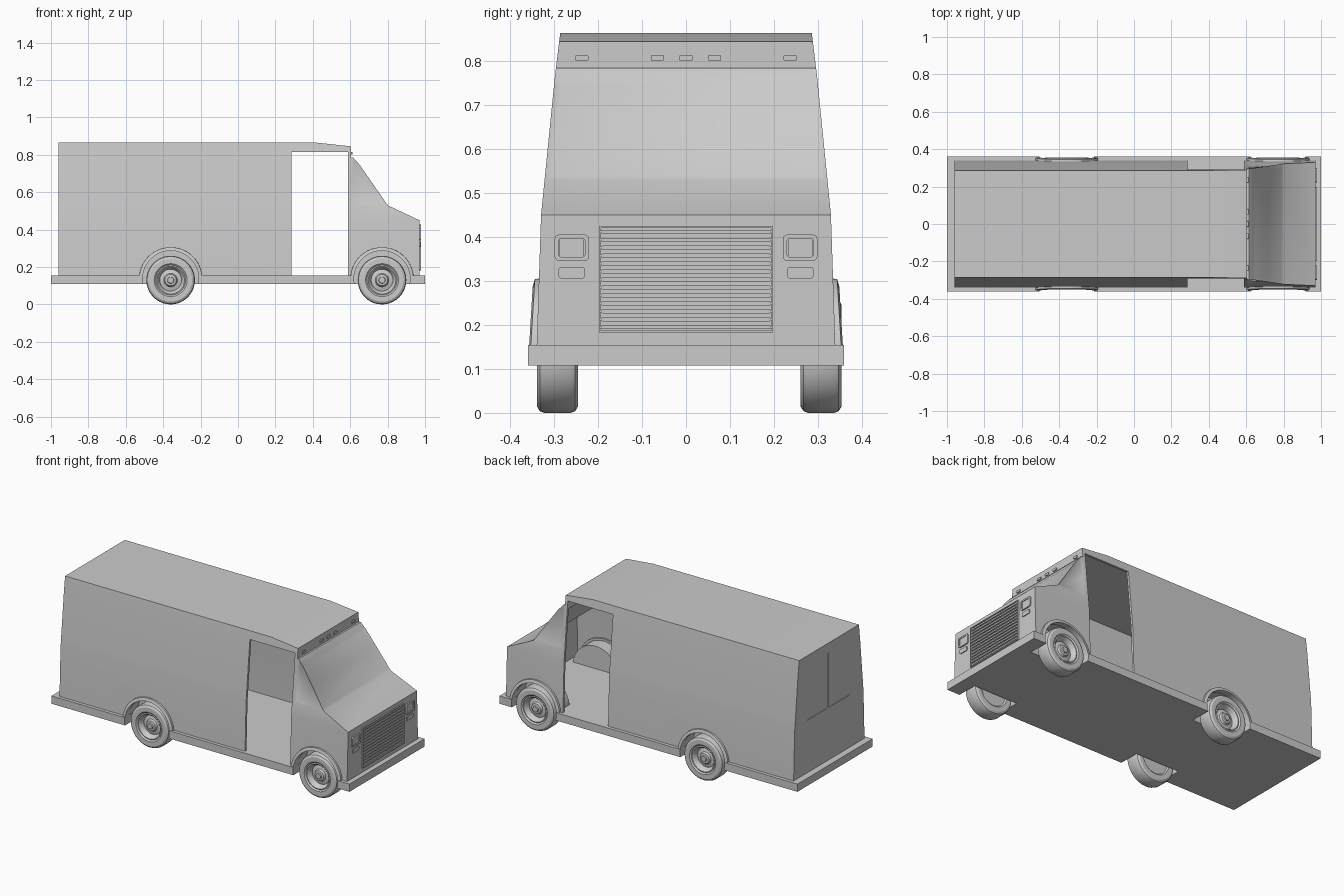
import bpy, bmesh, math
from mathutils import Vector

cube = bpy.data.objects.get("Cube")
if cube:
    bpy.data.objects.remove(cube)

grey = bpy.data.materials.new("plain_grey")
grey.use_nodes = True
GREY = (0.6, 0.6, 0.6, 1)
grey.diffuse_color = GREY
grey.node_tree.nodes["Principled BSDF"].inputs["Base Color"].default_value = GREY

WHEEL_X = (-0.36, 0.77)
ARCH_Z, ARCH_R = 0.14, 0.15


def finish(bm, name, smooth=True):
    bmesh.ops.recalc_face_normals(bm, faces=bm.faces)
    mesh = bpy.data.meshes.new(name)
    bm.to_mesh(mesh)
    bm.free()
    mesh.materials.append(grey)
    ob = bpy.data.objects.new(name, mesh)
    bpy.context.collection.objects.link(ob)
    if smooth:
        shade(ob)
    return ob


def activate(ob):
    bpy.ops.object.select_all(action='DESELECT')
    ob.select_set(True)
    bpy.context.view_layer.objects.active = ob


def shade(ob):
    activate(ob)
    bpy.ops.object.shade_smooth_by_angle(angle=math.radians(30))


def box(name, lo, hi, bevel=0):
    lo, hi = Vector(lo), Vector(hi)
    bm = bmesh.new()
    bmesh.ops.create_cube(bm, size=1)
    for v in bm.verts:
        v.co = (lo + hi) / 2 + v.co * (hi - lo)
    if bevel:  # round the corners seen along x
        edges = [e for e in bm.edges
                 if abs(e.verts[0].co.x - e.verts[1].co.x) > 1e-5]
        bmesh.ops.bevel(bm, geom=edges, offset=bevel, segments=3,
                        affect='EDGES', profile=0.5)
    return finish(bm, name, False)


def revolve(name, profile, centre, start=0, end=360, segs=40, closed=False):
    """Turn (radius, y) points about an axis along y."""
    bm = bmesh.new()
    full = end - start == 360
    rows = []
    for i in range(segs if full else segs + 1):
        a = math.radians(start + (end - start) * i / segs)
        rows.append([bm.verts.new((centre[0] + r * math.cos(a), y,
                                   centre[1] + r * math.sin(a)))
                     for r, y in profile])
    n = len(profile)
    for i in range(segs):
        a, b = rows[i], rows[(i + 1) % len(rows)]
        for j in range(n if closed else n - 1):
            k = (j + 1) % n
            bm.faces.new((a[j], a[k], b[k], b[j]))
    if closed and not full:
        bm.faces.new(rows[0])
        bm.faces.new(rows[-1])
    bmesh.ops.remove_doubles(bm, verts=bm.verts, dist=1e-5)
    return finish(bm, name)


def cut(ob, cutter):
    activate(ob)
    mod = ob.modifiers.new("cut", 'BOOLEAN')
    mod.operation, mod.solver, mod.object = 'DIFFERENCE', 'EXACT', cutter
    bpy.ops.object.modifier_apply(modifier=mod.name)
    bpy.data.objects.remove(cutter)


def half_width(z):
    """Barrel-shaped side wall."""
    rows = [(0, 0.345), (0.45, 0.33), (0.53, 0.322),
            (0.65, 0.31), (0.77, 0.298), (0.9, 0.282)]
    for (z0, w0), (z1, w1) in zip(rows, rows[1:]):
        if z <= z1:
            return w0 + (w1 - w0) * (z - z0) / (z1 - z0)


def hull(name, profile, inset=0):
    """Side outline widened to the barrel cross-section."""
    bm = bmesh.new()
    near, far = ([bm.verts.new((x, y, z)) for x, z in profile] for y in (-1, 1))
    bm.faces.new(near)
    bm.faces.new(far[::-1])
    for i, v in enumerate(near):
        bm.faces.new((near[i - 1], v, far[i], far[i - 1]))
    bmesh.ops.recalc_face_normals(bm, faces=bm.faces)
    planes = [((0, 0, z), (0, 0, 1)) for z in (0.45, 0.53, 0.65, 0.77)]
    planes.append(((0.61, 0, 0), (1, 0, 0)))
    for co, no in planes:
        bmesh.ops.bisect_plane(bm, geom=bm.verts[:] + bm.edges[:] + bm.faces[:],
                               plane_co=co, plane_no=no, dist=1e-5)
    for v in bm.verts:
        v.co.y *= half_width(v.co.z) - inset
    return finish(bm, name, False)


# body shell, hollow with open side doorways
body = hull("body_shell", [
    (-0.96, 0.153), (0.97, 0.153), (0.97, 0.45), (0.8, 0.53), (0.7, 0.675),
    (0.65, 0.747), (0.616, 0.785), (0.605, 0.785), (0.605, 0.845),
    (0.42, 0.865), (-0.96, 0.865)])
cut(body, hull("cavity", [
    (-0.944, 0.1), (0.954, 0.1), (0.954, 0.44), (0.79, 0.517), (0.688, 0.66),
    (0.64, 0.73), (0.59, 0.765), (0.59, 0.832), (0.42, 0.85), (-0.944, 0.85)], 0.014))
cut(body, box("doorway", (0.285, -1, 0.09), (0.588, 1, 0.815)))

# floor and bumper slab
floor = box("floor_slab", (-1, -0.36, 0.108), (1, 0.36, 0.155))

# wheels, wells and arches
for end, x in zip(("rear", "front"), WHEEL_X):
    for side, s in (("left", 1), ("right", -1)):
        label = f"{end}_{side}"
        for ob in (body, floor):
            cut(ob, revolve("arch_cutter", [(0, s * 0.235), (ARCH_R, s * 0.235),
                                            (ARCH_R, s * 0.5), (0, s * 0.5)],
                            (x, ARCH_Z)))
        revolve(label + "_wheel_well",
                [(0, s * 0.233), (ARCH_R + 0.002, s * 0.233), (ARCH_R + 0.002, s * 0.335)],
                (x, ARCH_Z), 0, 180, 24)
        flare = revolve(label + "_arch_flare",
                        [(ARCH_R, s * 0.32), (0.17, s * 0.32), (0.168, s * 0.353),
                         (ARCH_R, s * 0.357)],
                        (x, ARCH_Z - 0.003), 2, 178, 28, True)
        for v in flare.data.vertices:  # lean the flare with the wall
            v.co.y -= s * 0.06 * (v.co.z - 0.155)
        y = 0.0075 + s * 0.3           # wheel centre
        profile = [(0, -0.04), (0.08, -0.04), (0.088, -0.047), (0.115, -0.047),
                   (0.126, -0.04), (0.13, -0.03), (0.13, 0.03), (0.126, 0.04),
                   (0.115, 0.047), (0.088, 0.047), (0.08, 0.04), (0.074, 0.042),
                   (0.066, 0.034), (0.058, 0.012), (0.036, 0.018), (0.03, 0.03),
                   (0.018, 0.032), (0.016, 0.04), (0, 0.04)]
        revolve(label + "_wheel", [(r, y + s * d) for r, d in profile], (x, 0.13))

# recessed windshield, side windows and rear doors
bm = bmesh.new()
bm.from_mesh(body.data)


def recess(rule, thick, depth):
    bm.normal_update()
    faces = [f for f in bm.faces if rule(f.calc_center_median(), f.normal)]
    bmesh.ops.inset_region(bm, faces=faces, thickness=thick, depth=depth,
                           use_even_offset=True)


def glazed(c):
    return c.x > 0.61 and 0.53 < c.z < 0.77


recess(lambda c, n: glazed(c) and n.x > 0.4, 0.014, -0.005)
for s in (1, -1):
    recess(lambda c, n: glazed(c) and n.y * s > 0.8 and c.y * s > 0, 0.006, -0.003)
recess(lambda c, n: c.x < -0.95 and n.x < -0.9, 0.05, -0.005)
bm.to_mesh(body.data)
bm.free()
shade(body)


def frame(name, y, z, w, h, t, x0=0.965, x1=0.978, bevel=0.01):
    """Rounded rectangular ring on the nose."""
    ring = box(name, (x0, y - w / 2, z - h / 2), (x1, y + w / 2, z + h / 2), bevel)
    cut(ring, box("hole", (x0 - 0.1, y - w / 2 + t, z - h / 2 + t),
                  (x1 + 0.1, y + w / 2 - t, z + h / 2 - t), bevel * 0.6))


# grille with slats
frame("grille_frame", 0, 0.304, 0.396, 0.244, 0.005, bevel=0.002)
for i in range(13):
    z = 0.195 + i * 0.0181
    box(f"grille_slat_{i}", (0.965, -0.193, z - 0.0045), (0.977, 0.193, z + 0.0045), 0.003)

# headlamps and turn lamps
for side, s in (("left", 1), ("right", -1)):
    y = s * 0.26
    frame(side + "_headlamp_rim", y, 0.376, 0.078, 0.06, 0.009)
    box(side + "_headlamp", (0.965, y - 0.028, 0.35), (0.974, y + 0.028, 0.402), 0.006)
    box(side + "_turn_lamp", (0.965, y - 0.03, 0.306), (0.975, y + 0.03, 0.332), 0.006)

# marker lamps above the windshield
for i, y in enumerate((-0.237, -0.065, 0, 0.065, 0.237)):
    box(f"marker_lamp_{i}", (0.6, y - 0.015, 0.801), (0.611, y + 0.015, 0.815), 0.004)

# rear door seams
box("rear_door_seam", (-0.959, -0.0015, 0.47), (-0.953, 0.0015, 0.8))
for side, s in (("left", 1), ("right", -1)):
    box(side + "_rear_window_sill", (-0.959, s * 0.11 - 0.09, 0.468),
        (-0.953, s * 0.11 + 0.09, 0.472))
